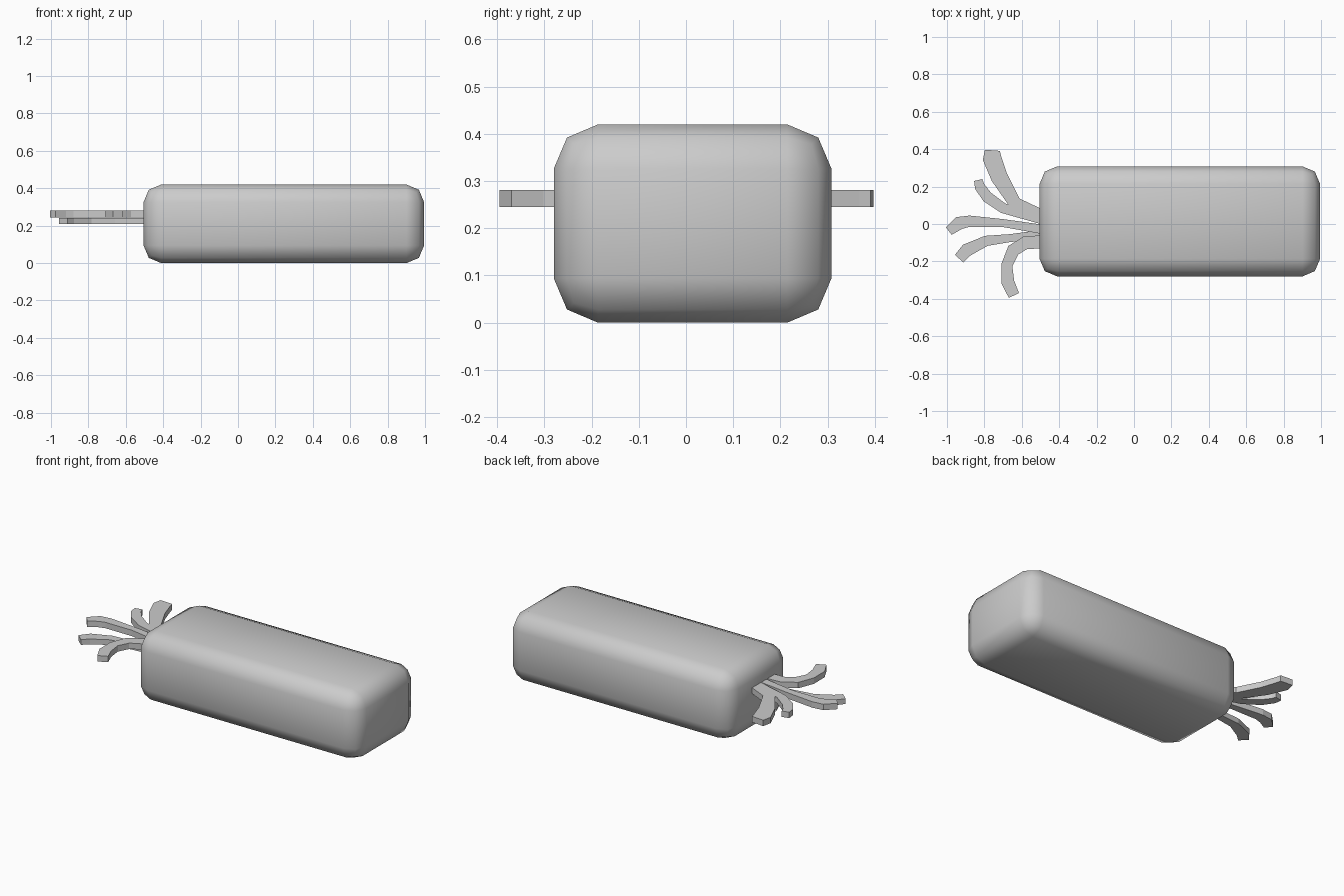
import bpy, bmesh
from mathutils import Vector

if "Cube" in bpy.data.objects:
    bpy.data.objects.remove(bpy.data.objects["Cube"])


def add_object(name, bm, smooth=False):
    bmesh.ops.recalc_face_normals(bm, faces=bm.faces[:])
    for f in bm.faces:
        f.smooth = smooth
    mesh = bpy.data.meshes.new(name)
    bm.to_mesh(mesh)
    bm.free()
    ob = bpy.data.objects.new(name, mesh)
    bpy.context.collection.objects.link(ob)
    return ob


# Body: a 3x3 gridded block with its edges and corners pulled in
centre = (0.245, 0.014, 0.21)
half = (0.75, 0.294, 0.21)
bm = bmesh.new()
bmesh.ops.create_cube(bm, size=2)
bmesh.ops.subdivide_edges(bm, edges=bm.edges[:], cuts=2, use_grid_fill=True)
pull = {1: 0.0, 2: 0.028, 3: 0.042}
for v in bm.verts:
    outer = [abs(c) > 0.9 for c in v.co]
    inset = pull[sum(outer)]
    v.co = Vector([
        centre[i] + (1 if v.co[i] > 0 else -1) * (half[i] - (inset if outer[i] else 0.094))
        for i in range(3)])
add_object("body", bm, smooth=True)


# Stalks: flat ribbons following a path of (x, y, width)
def stalk(name, path, z0, z1):
    bm = bmesh.new()
    pts = [Vector(p[:2]) for p in path]
    rings = []
    for i, p in enumerate(pts):
        d = (pts[min(i + 1, len(pts) - 1)] - pts[max(i - 1, 0)]).normalized()
        n = Vector((-d.y, d.x)) * path[i][2] / 2
        a, b = p + n, p - n
        rings.append([bm.verts.new((q.x, q.y, z))
                      for q, z in ((a, z0), (b, z0), (b, z1), (a, z1))])
    for r, s in zip(rings, rings[1:]):
        for k in range(4):
            m = (k + 1) % 4
            bm.faces.new((r[k], r[m], s[m], s[k]))
    bm.faces.new(rings[0])
    bm.faces.new(rings[-1])
    add_object(name, bm)


upper = (0.245, 0.281)
lower = (0.208, 0.240)
stalk("stalk_back", [(-0.757, 0.394, 0.08), (-0.76, 0.355, 0.10), (-0.72, 0.25, 0.09),
                     (-0.635, 0.11, 0.07), (-0.48, 0.035, 0.07)], *upper)
stalk("stalk_back_short", [(-0.833, 0.235, 0.045), (-0.825, 0.20, 0.055), (-0.785, 0.145, 0.06),
                           (-0.70, 0.085, 0.055), (-0.48, 0.01, 0.03)], *upper)
stalk("stalk_middle", [(-0.99, -0.038, 0.05), (-0.935, 0.005, 0.07), (-0.88, 0.015, 0.06),
                       (-0.70, 0.005, 0.042), (-0.48, -0.03, 0.05)], *upper)
stalk("stalk_low", [(-0.935, -0.185, 0.06), (-0.895, -0.14, 0.07), (-0.79, -0.09, 0.055),
                    (-0.66, -0.075, 0.042), (-0.48, -0.055, 0.05)], *lower)
stalk("stalk_front", [(-0.642, -0.382, 0.06), (-0.675, -0.31, 0.07), (-0.68, -0.22, 0.06),
                      (-0.645, -0.14, 0.07), (-0.58, -0.10, 0.07), (-0.48, -0.095, 0.07)], *upper)
